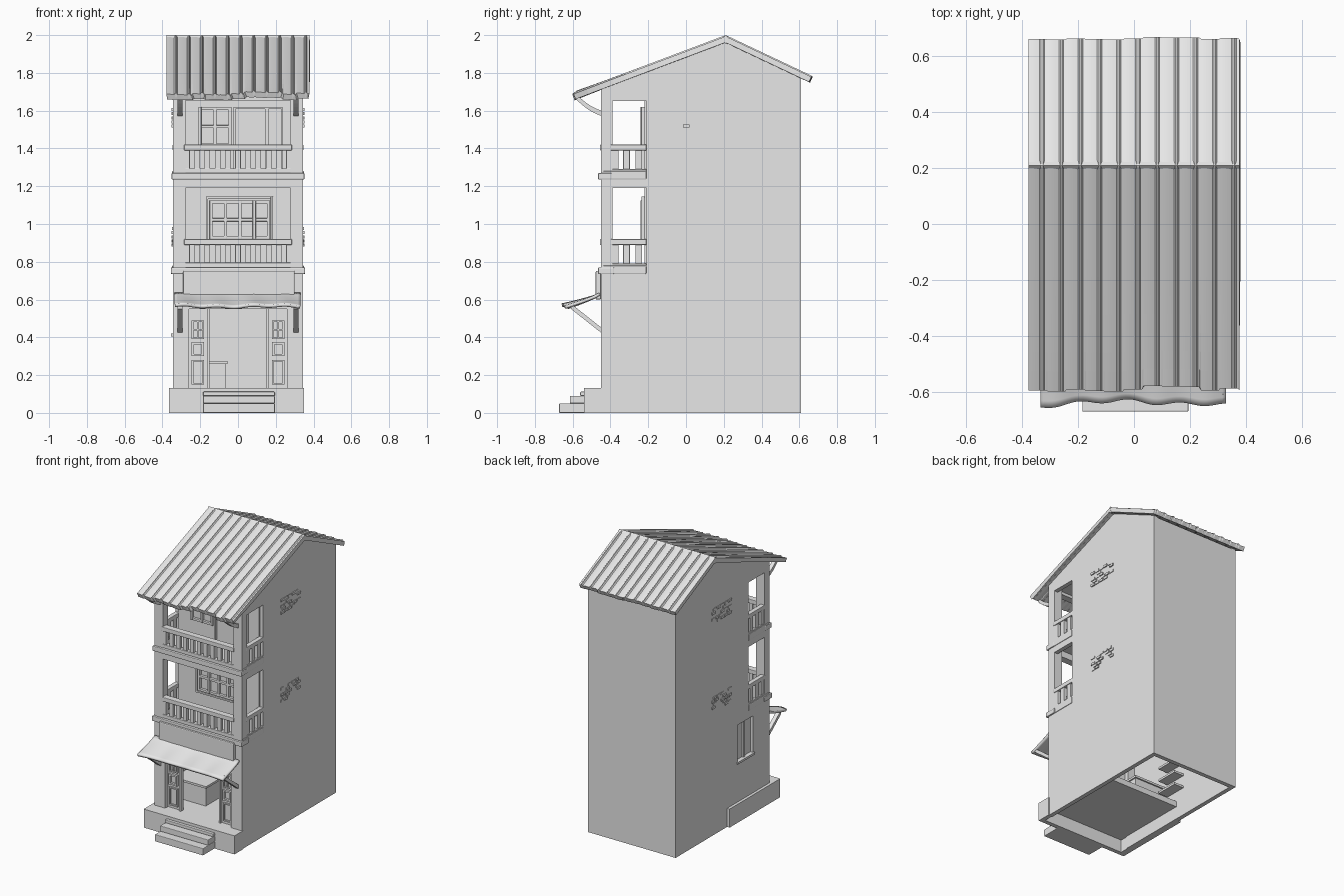
import bpy, bmesh, math, random
from mathutils import Matrix, Vector

random.seed(4)
if "Cube" in bpy.data.objects:
    bpy.data.objects.remove(bpy.data.objects["Cube"], do_unlink=True)

grey = bpy.data.materials.new("plain_grey")
grey.use_nodes = True
grey.diffuse_color = (0.8, 0.8, 0.8, 1)
grey.node_tree.nodes["Principled BSDF"].inputs["Base Color"].default_value = (0.8, 0.8, 0.8, 1)


def finish(name, bm, bevel=0):
    mesh = bpy.data.meshes.new(name)
    bm.to_mesh(mesh)
    bm.free()
    obj = bpy.data.objects.new(name, mesh)
    bpy.context.collection.objects.link(obj)
    mesh.materials.append(grey)
    if bevel:
        mod = obj.modifiers.new("soft_edges", "BEVEL")
        mod.width, mod.segments = bevel, 2
    return obj


def boxes(name, ranges, bevel=0):
    """One object made of boxes, each given as x, y and z ranges."""
    bm = bmesh.new()
    for x0, x1, y0, y1, z0, z1 in ranges:
        mid = Vector((x0 + x1, y0 + y1, z0 + z1)) / 2
        size = Matrix.Diagonal((x1 - x0, y1 - y0, z1 - z0, 1))
        bmesh.ops.create_cube(bm, size=1, matrix=Matrix.Translation(mid) @ size)
    return finish(name, bm, bevel)


def both(ranges):
    """Add the mirror image of every box."""
    return ranges + [(-b, -a, *rest) for a, b, *rest in ranges]


def prism(name, profile, x0, x1):
    """Extrude a side profile of (y, z) points along x."""
    bm = bmesh.new()
    face = bm.faces.new([bm.verts.new((x0, y, z)) for y, z in profile])
    new = bmesh.ops.extrude_face_region(bm, geom=[face])["geom"]
    bmesh.ops.translate(bm, vec=(x1 - x0, 0, 0), verts=[v for v in new if isinstance(v, bmesh.types.BMVert)])
    bmesh.ops.recalc_face_normals(bm, faces=bm.faces)
    return finish(name, bm)


def sheet(name, point, nu, nv, thickness):
    """Thick sheet from a function of u (along x) and v (along y)."""
    bm = bmesh.new()
    grid = [[bm.verts.new(point(i / nu, j / nv)) for j in range(nv + 1)] for i in range(nu + 1)]
    for i in range(nu):
        for j in range(nv):
            bm.faces.new((grid[i][j], grid[i + 1][j], grid[i + 1][j + 1], grid[i][j + 1]))
    obj = finish(name, bm)
    mod = obj.modifiers.new("thickness", "SOLIDIFY")
    mod.thickness, mod.offset = thickness, -1
    return obj


def lattice(x0, x1, z0, z1, y, cols, rows, bar=0.012, depth=0.015):
    """Boxes of a window frame with its glazing bars, standing out to the front."""
    parts = []
    for c in range(cols + 1):
        x = x0 + (x1 - x0 - bar) * c / cols
        parts.append((x, x + bar, y - depth, y, z0, z1))
    for r in range(rows + 1):
        z = z0 + (z1 - z0 - bar) * r / rows
        parts.append((x0, x1, y - depth * 0.9, y, z, z + bar))
    return parts


FRONT, BACK, INNER, SIDE, WALL = -0.45, 0.61, -0.21, 0.345, 0.03

# Side walls, back wall and the walls behind the balconies
gable = [(INNER, 0), (BACK, 0), (BACK, 1.77), (0.21, 1.965), (INNER, 1.805)]
header = [(FRONT, 1.65), (INNER, 1.65), (INNER, 1.805), (FRONT, 1.715)]
lower = [(FRONT, 0), (INNER, 0), (INNER, 0.78), (FRONT, 0.78)]
for label, x0, x1 in (("left", SIDE - WALL, SIDE), ("right", -SIDE, WALL - SIDE)):
    walls = [prism(label + "_side_wall", gable, x0, x1), prism(label + "_lower_wall", lower, x0, x1)]
    prism(label + "_header", header, x0, x1)
cutter = boxes("window_cutter", [(-0.4, -0.25, -0.26, -0.09, 0.42, 0.68)])
cutter.hide_render = cutter.hide_viewport = True
for wall in walls:
    cut = wall.modifiers.new("window_hole", "BOOLEAN")
    cut.operation, cut.object, cut.solver = "DIFFERENCE", cutter, "EXACT"
boxes("side_window", [(-0.325, -0.316, -0.26, -0.09, 0.42, 0.68), (-0.338, -0.32, -0.18, -0.165, 0.42, 0.68),
                      (-0.355, -0.32, -0.27, -0.08, 0.405, 0.42)])
boxes("back_wall", [(-SIDE, SIDE, BACK - WALL, BACK, 0, 1.765)])
boxes("balcony_back_walls", [(-0.32, 0.32, INNER - 0.01, INNER + 0.02, 0.75, 1.79)])

# Floors, bands and corner posts
boxes("floor_slabs", [(-0.33, 0.33, -0.44, 0.59, 0.735, 0.775), (-0.33, 0.33, -0.44, INNER, 1.235, 1.27),
                      (-0.33, 0.33, -0.44, INNER, 1.675, 1.70)])
boxes("floor_bands", [(-0.355, 0.355, -0.465, -0.38, 0.735, 0.77), (-0.352, 0.352, -0.465, -0.39, 1.235, 1.27)]
      + both([(0.33, 0.349, -0.44, INNER, 0.735, 0.78), (0.33, 0.349, -0.44, INNER, 1.235, 1.28)]), 0.005)
boxes("corner_posts", both([(0.278, SIDE, FRONT, -0.39, 0.75, 1.71)]))
boxes("front_beams", [(-0.3, 0.3, FRONT, -0.40, 1.655, 1.71), (-0.3, 0.3, FRONT, -0.40, 1.19, 1.24)])
boxes("side_beams", both([(0.315, SIDE, -0.40, INNER, 1.19, 1.24)]))

# Balcony railings
for label, base in (("lower", 0.77), ("upper", 1.27)):
    rails = [(-0.285, 0.285, -0.455, -0.41, base + 0.12, base + 0.15), (-0.285, 0.285, -0.45, -0.41, base, base + 0.025)]
    for i in range(11):
        x = -0.27 + 0.054 * i
        rails.append((x - 0.015, x + 0.015, -0.445, -0.418, base, base + 0.13))
    side = [(0.315, 0.347, -0.40, INNER, base + 0.12, base + 0.15), (0.318, SIDE, -0.40, INNER, base, base + 0.02)]
    for y in (-0.375, -0.315, -0.25):
        side.append((0.32, 0.342, y - 0.018, y + 0.018, base, base + 0.13))
    boxes(label + "_railing", rails + both(side), 0.003)

# Balcony windows and door
Y = INNER - 0.01
boxes("upper_window", lattice(-0.21, -0.035, 1.41, 1.62, Y, 2, 2, 0.016, 0.02), 0.002)
boxes("upper_door", lattice(-0.025, 0.155, 1.27, 1.62, Y, 1, 1) + lattice(0.155, 0.235, 1.27, 1.62, Y, 1, 1, 0.008))
boxes("lower_window", lattice(-0.15, 0.17, 0.92, 1.125, Y, 4, 2, 0.016, 0.022)
      + lattice(-0.17, 0.185, 0.90, 1.145, Y, 1, 1, 0.012), 0.002)

# Shop front: pillars, lintel, folding doors, name board
boxes("shop_pillars", both([(0.26, SIDE, FRONT, -0.37, 0.1, 0.75)]))
boxes("shop_lintel", [(-0.27, 0.27, FRONT, -0.39, 0.55, 0.75)])
boxes("name_board", [(-0.29, 0.30, -0.478, FRONT, 0.60, 0.752)], 0.006)
doors = [(0.15, 0.262, -0.415, -0.40, 0.13, 0.56), (0.15, 0.165, -0.43, -0.40, 0.13, 0.56)]
doors += lattice(0.18, 0.245, 0.39, 0.49, -0.413, 2, 2, 0.009)
doors += lattice(0.18, 0.245, 0.30, 0.375, -0.413, 1, 1, 0.012, 0.02)
doors += lattice(0.18, 0.245, 0.15, 0.28, -0.413, 1, 1, 0.009)
boxes("folding_doors", both(doors))

# Plinth, steps and shop interior
boxes("plinth", [(-0.365, 0.35, -0.54, -0.44, 0.09, 0.132), (-0.365, 0.35, -0.54, -0.51, 0, 0.132),
                 (-0.365, -0.32, -0.54, 0.03, 0, 0.132), (0.32, 0.35, -0.54, -0.44, 0, 0.132)])
boxes("shop_floor", [(-0.33, 0.33, -0.53, 0.05, 0.09, 0.13)])
boxes("steps", [(-0.185, 0.195, -0.672, -0.53, 0, 0.05), (-0.185, 0.195, -0.615, -0.53, 0.05, 0.09),
                (-0.185, 0.195, -0.56, -0.53, 0.09, 0.112)], 0.004)
boxes("counter", [(-0.31, -0.065, -0.27, -0.06, 0.13, 0.26), (-0.31, -0.055, -0.28, -0.05, 0.26, 0.275)])
boxes("shelves", [(-0.32, -0.24, -0.04, 0.12, z, z + 0.015) for z in (0.2, 0.29, 0.38)])

# Ribbed metal roof
RIBS, HALF = 11, 0.378
eave_noise = [random.uniform(-0.012, 0.012) for _ in range(12)]


def rib_height(u):
    t = (u * RIBS + 0.35) % 1
    return 0.010 if t < 0.18 else 0.004 * math.sin(math.pi * t)


def front_slope(u, v):
    wobble = eave_noise[int(u * RIBS)] * (1 - v) ** 6
    y = -0.59 + 0.80 * v + wobble
    return (HALF * (2 * u - 1), y, 1.99 - 0.377 * (0.21 - y) + rib_height(u) + wobble * 0.4)


def back_slope(u, v):
    y = 0.21 + 0.455 * v + eave_noise[int(u * RIBS)] * 0.4 * v ** 6
    return (HALF * (2 * u - 1), y, 1.99 - 0.4725 * (y - 0.21) + rib_height(u))


sheet("front_roof", front_slope, 132, 12, 0.03)
sheet("back_roof", back_slope, 132, 8, 0.03)
prism("roof_ridge", [(0.18, 1.97), (0.21, 1.955), (0.24, 1.97), (0.21, 2.0)], -HALF, HALF)


# Cloth awning with a wavy edge
def awning_point(u, v):
    out = 1 - v
    wave = math.sin(u * 23) * 0.007 + math.sin(u * 9 + 1) * 0.006
    corner = 0.012 * abs(2 * u - 1) ** 6
    y = -0.46 - 0.18 * out - (wave + corner) * out
    return (-0.335 + 0.665 * u, y, 0.637 - 0.065 * out ** 0.8 + wave * 0.6 * out)


awning = sheet("awning", awning_point, 48, 8, 0.016)
bpy.context.view_layer.objects.active = awning
awning.select_set(True)
bpy.ops.object.shade_smooth_by_angle()
awning.select_set(False)


# Curved brackets under the awning and the eave
def bracket(name, start, end, sag):
    top, low = [], []
    for i in range(7):
        t = i / 6
        y = start[0] + (end[0] - start[0]) * t
        z = start[1] + (end[1] - start[1]) * t - sag * math.sin(math.pi * t)
        top.append((y, z + 0.014))
        low.append((y, z - 0.014))
    for label, x in (("left_", 0.307), ("right_", -0.307)):
        prism(label + name, top + low[::-1], x - 0.014, x + 0.014)


bracket("awning_bracket", (-0.61, 0.565), (-0.445, 0.435), 0.0)
bracket("eave_bracket", (-0.58, 1.672), (-0.445, 1.585), 0.012)

# Patches of bare brick on the side walls
bricks = []
for base in (0.88, 1.51):
    for row in range(5):
        for col in range(5):
            if random.random() < 0.7:
                y = -0.015 + col * 0.042 + (row % 2) * 0.018
                z = base + row * 0.022
                bricks.append((SIDE - 0.002, SIDE + random.uniform(0.003, 0.008), y, y + 0.034, z, z + 0.016))
boxes("brick_patches", both(bricks))
